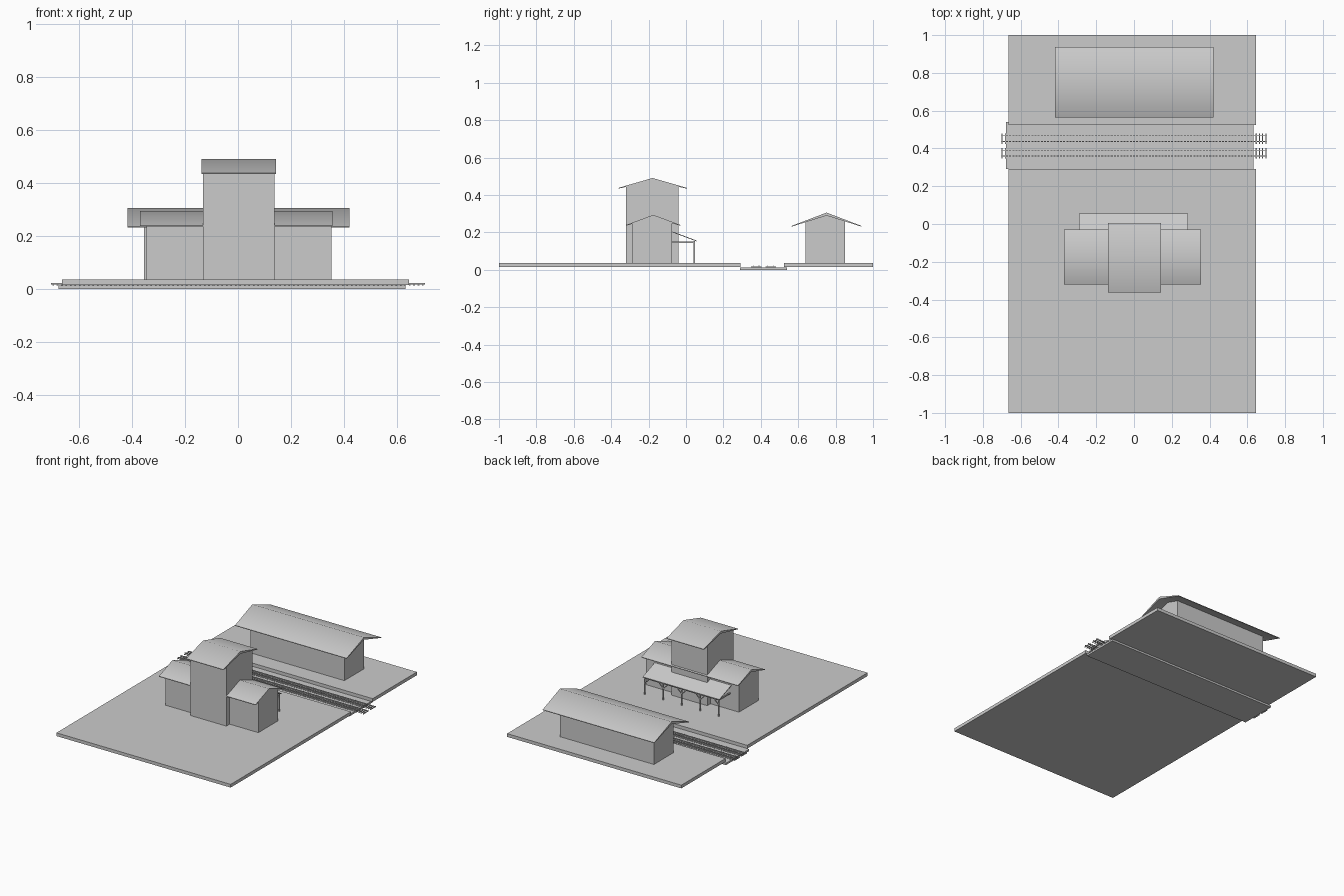
import bpy, bmesh, math
from mathutils import Vector

if "Cube" in bpy.data.objects:
    bpy.data.objects.remove(bpy.data.objects["Cube"])


def make(name, bm):
    bmesh.ops.recalc_face_normals(bm, faces=bm.faces)
    me = bpy.data.meshes.new(name)
    bm.to_mesh(me)
    bm.free()
    ob = bpy.data.objects.new(name, me)
    bpy.context.collection.objects.link(ob)
    return ob


def add_box(bm, x0, x1, y0, y1, z0, z1):
    vs = bmesh.ops.create_cube(bm, size=1)["verts"]
    for v in vs:
        v.co = Vector((x0 if v.co.x < 0 else x1,
                       y0 if v.co.y < 0 else y1,
                       z0 if v.co.z < 0 else z1))


def box(name, *dims):
    bm = bmesh.new()
    add_box(bm, *dims)
    return make(name, bm)


def add_beam(bm, a, b, w):
    a, b = Vector(a), Vector(b)
    vs = bmesh.ops.create_cube(bm, size=1)["verts"]
    rot = (b - a).to_track_quat('Z', 'Y')
    for v in vs:
        v.co = (a + b) / 2 + rot @ Vector((v.co.x * w, v.co.y * w, v.co.z * (b - a).length))


def extrude_x(name, profile, x0, x1):
    # Extrude a (y, z) outline along x
    bm = bmesh.new()
    f = bm.faces.new([bm.verts.new((x0, y, z)) for y, z in profile])
    ext = bmesh.ops.extrude_face_region(bm, geom=[f])["geom"]
    bmesh.ops.translate(bm, vec=(x1 - x0, 0, 0),
                        verts=[v for v in ext if isinstance(v, bmesh.types.BMVert)])
    return make(name, bm)


def smooth(ob, angle):
    bpy.ops.object.select_all(action='DESELECT')
    ob.select_set(True)
    bpy.context.view_layer.objects.active = ob
    bpy.ops.object.shade_smooth_by_angle(angle=math.radians(angle))


def house(name, wall_x, wall_y, roof_x, roof_y, eave, peak, thick=0.016):
    # Pentagonal wall block under a thin gable roof
    mid, half = sum(roof_y) / 2, (roof_y[1] - roof_y[0]) / 2
    under = peak - thick

    def top(y):
        return eave + (under - eave) * (1 - abs(y - mid) / half) + 0.002
    extrude_x(name + "_walls", [(wall_y[0], 0.03), (wall_y[1], 0.03), (wall_y[1], top(wall_y[1])),
                                (mid, under), (wall_y[0], top(wall_y[0]))], *wall_x)
    roof = extrude_x(name + "_roof", [(roof_y[0], eave), (mid, under), (roof_y[1], eave),
                                      (roof_y[1], eave + 0.004), (mid, peak),
                                      (roof_y[0], eave + 0.004)], *roof_x)
    smooth(roof, 50)


# Ground: two slabs with the sunken track bed between
box("front_ground", -0.665, 0.645, -1.0, 0.292, 0.014, 0.036)
box("rear_ground", -0.665, 0.645, 0.525, 1.0, 0.014, 0.036)
box("track_bed", -0.678, 0.632, 0.29, 0.54, 0.0, 0.013)

# Buildings
house("tower", (-0.132, 0.137), (-0.32, -0.04), (-0.137, 0.143), (-0.362, 0.005), 0.434, 0.491)
house("side_wings", (-0.346, 0.353), (-0.285, -0.075), (-0.37, 0.356), (-0.32, -0.03), 0.236, 0.294)
house("shed", (-0.354, 0.352), (0.64, 0.85), (-0.418, 0.421), (0.565, 0.938), 0.231, 0.306)

# Railway tracks
for i, yc in enumerate((0.375, 0.452)):
    ties = bmesh.new()
    n = 84
    for k in range(n):
        x = -0.698 + 1.396 * k / (n - 1)
        add_box(ties, x - 0.003, x + 0.003, yc - 0.028, yc + 0.028, 0.012, 0.017)
    make(f"ties_{i + 1}", ties)
    rails = bmesh.new()
    for s in (-1, 1):
        y = yc + s * 0.015
        add_box(rails, -0.705, 0.705, y - 0.002, y + 0.002, 0.017, 0.022)
    make(f"rails_{i + 1}", rails)

# Platform canopy on posts with beams and braces
extrude_x("canopy_roof", [(-0.072, 0.2), (0.056, 0.152), (0.056, 0.157), (-0.072, 0.205)], -0.29, 0.286)
frame = bmesh.new()
add_box(frame, -0.286, 0.282, 0.041, 0.049, 0.145, 0.153)
for k in range(5):
    x = -0.278 + 0.139 * k
    add_box(frame, x - 0.004, x + 0.004, 0.041, 0.049, 0.035, 0.148)
    add_box(frame, x - 0.004, x + 0.004, -0.075, 0.045, 0.143, 0.151)
    for s in (-1, 1):
        if abs(x + s * 0.035) < 0.285:
            add_beam(frame, (x, 0.045, 0.112), (x + s * 0.035, 0.045, 0.147), 0.005)
make("canopy_frame", frame)
